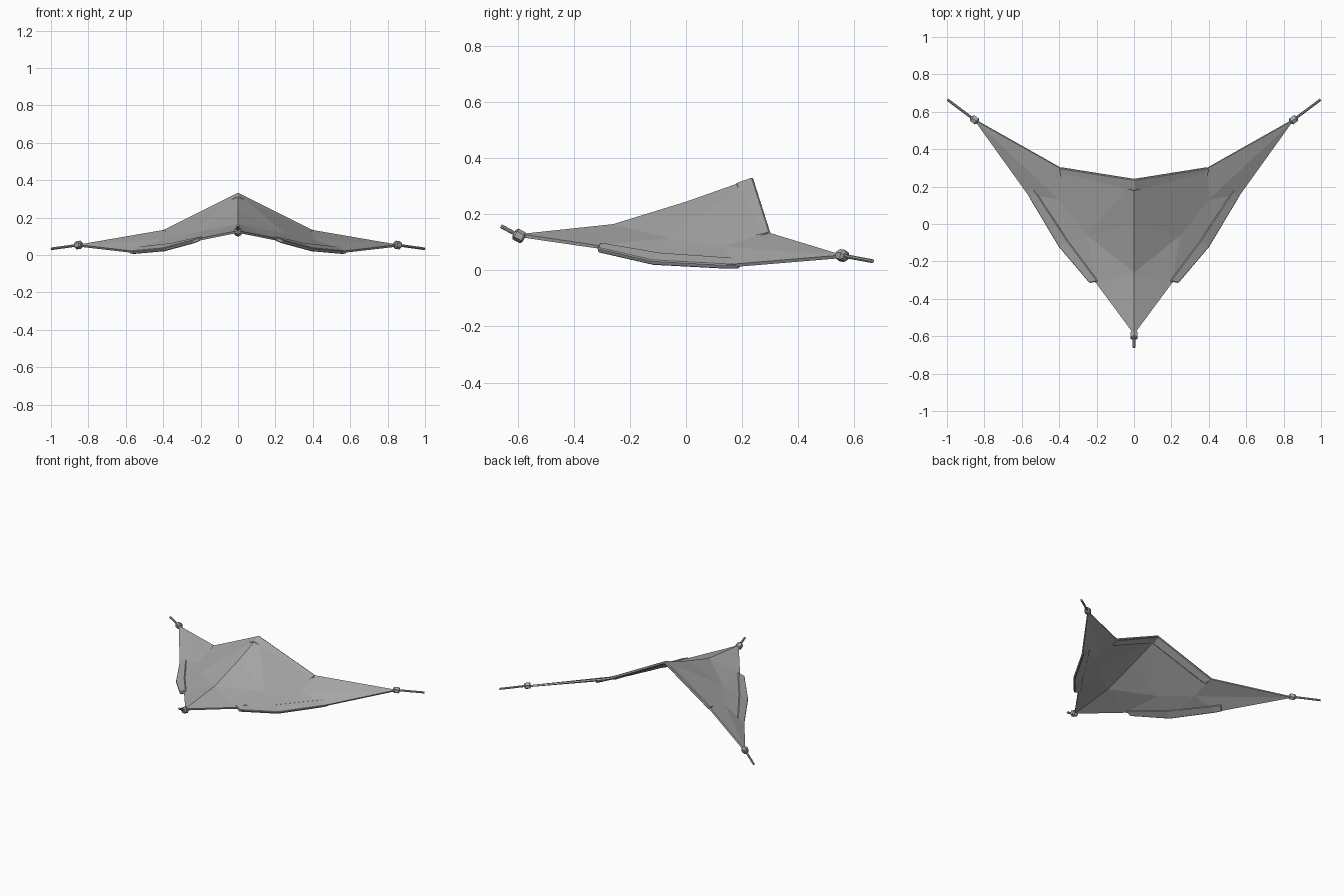
import bpy, bmesh
from mathutils import Vector

if "Cube" in bpy.data.objects:
    bpy.data.objects.remove(bpy.data.objects["Cube"], do_unlink=True)

canvas = bpy.data.materials.new("grey canvas")
canvas.use_nodes = True
grey = (0.4, 0.4, 0.4, 1)
canvas.diffuse_color = grey
canvas.node_tree.nodes["Principled BSDF"].inputs["Base Color"].default_value = grey


def add_object(name, bm):
    mesh = bpy.data.meshes.new(name)
    bm.to_mesh(mesh)
    bm.free()
    mesh.materials.append(canvas)
    obj = bpy.data.objects.new(name, mesh)
    bpy.context.collection.objects.link(obj)
    return obj


def cloth(name, points, faces, thickness, offset):
    """Half a cloth surface, mirrored across x and given thickness."""
    bm = bmesh.new()
    verts = [bm.verts.new(p) for p in points]
    for f in faces:
        bm.faces.new([verts[i] for i in f])
    for f in bm.faces:
        f.normal_update()
        if f.normal.z < 0:
            f.normal_flip()
    obj = add_object(name, bm)
    mirror = obj.modifiers.new("mirror", "MIRROR")
    mirror.merge_threshold = 0.002
    solid = obj.modifiers.new("thickness", "SOLIDIFY")
    solid.thickness = thickness
    solid.offset = offset
    return obj


def hem(name, outer, inner, thickness):
    """Folded strip between an outer and an inner line."""
    n = len(outer)
    faces = [(i, i + 1, n + i + 1, n + i) for i in range(n - 1)]
    obj = cloth(name, outer + inner, faces, thickness, 0)
    bevel = obj.modifiers.new("soft fold", "BEVEL")
    bevel.width = 0.004
    bevel.limit_method = "ANGLE"
    bevel.angle_limit = 0.9


def rod(name, start, end, radius, sides, bevel=0):
    a, b = Vector(start), Vector(end)
    bm = bmesh.new()
    bmesh.ops.create_cone(bm, cap_ends=True, segments=sides, radius1=radius,
                          radius2=radius, depth=(b - a).length)
    if bevel:
        rims = [e for e in bm.edges if abs(e.verts[0].co.z - e.verts[1].co.z) < 1e-4]
        bmesh.ops.bevel(bm, geom=rims, offset=bevel, segments=1, affect="EDGES")
    obj = add_object(name, bm)
    obj.location = (a + b) / 2
    obj.rotation_mode = "QUATERNION"
    obj.rotation_quaternion = (b - a).to_track_quat("Z", "Y")


# Main sheet, left half
nose, tip = (0, -0.59, 0.13), (0.855, 0.557, 0.055)
ridge_front, ridge_mid, ridge_back = (0, -0.26, 0.165), (0, 0, 0.245), (0, 0.235, 0.328)
back_corner = (0.39, 0.295, 0.135)
side_back, side_mid, side_front = (0.57, 0.16, 0.022), (0.4, -0.11, 0.034), (0.2, -0.32, 0.09)
inner_front, inner_back = (0.25, -0.06, 0.115), (0.4, 0.13, 0.085)
points = [nose, ridge_front, ridge_mid, ridge_back, back_corner, tip,
          side_back, side_mid, side_front, inner_front, inner_back]
faces = [(0, 8, 1), (8, 9, 1), (8, 7, 9), (1, 9, 2), (2, 9, 3), (9, 10, 3),
         (3, 10, 4), (4, 10, 5), (10, 6, 5), (9, 7, 10), (7, 6, 10)]
cloth("canopy_sheet", points, faces, 0.012, -1)

# Folded hems along the sides and the back edge
hem("side_hems",
    [(0.235, -0.315, 0.072), (0.4, -0.12, 0.027), (0.555, 0.14, 0.013), (0.58, 0.185, 0.013)],
    [(0.19, -0.305, 0.092), (0.35, -0.09, 0.056), (0.52, 0.17, 0.038), (0.55, 0.21, 0.038)], 0.02)
hem("back_hem",
    [(0, 0.24, 0.325), (0.39, 0.302, 0.13), (0.4, 0.288, 0.128)],
    [(0, 0.18, 0.304), (0.37, 0.245, 0.119), (0.39, 0.25, 0.115)], 0.018)

# Corner knots and guy ropes
for name, knot, end in (
        ("front", (0, -0.595, 0.123), (0, -0.66, 0.158)),
        ("left", (0.853, 0.557, 0.053), (0.997, 0.665, 0.033)),
        ("right", (-0.853, 0.557, 0.053), (-0.997, 0.665, 0.033))):
    k, e = Vector(knot), Vector(end)
    d = (e - k).normalized() * 0.021
    rod(name + "_rope", k, e, 0.007, 8)
    rod(name + "_knot", k - d, k + d, 0.022, 6, 0.007)
